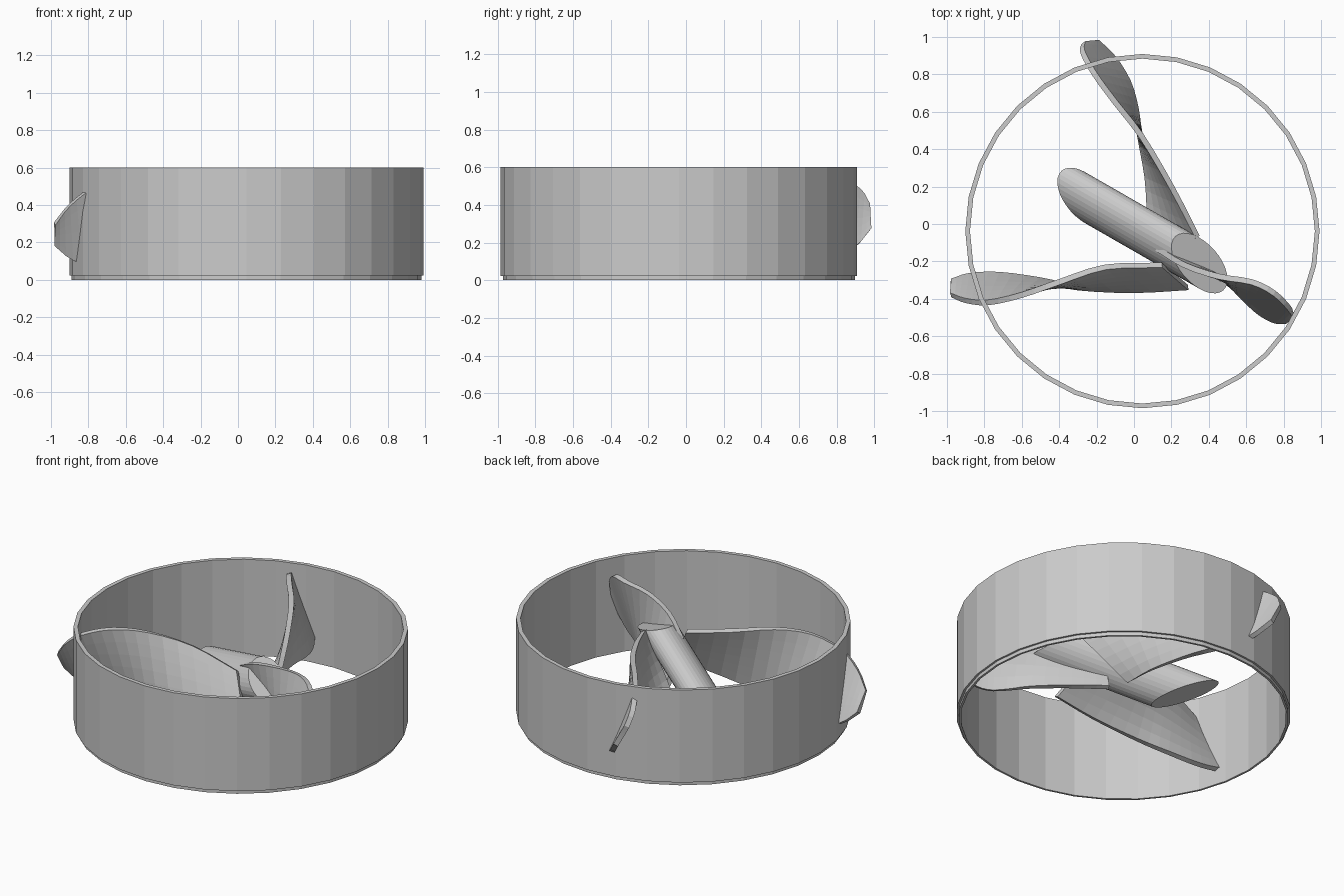
import bpy, bmesh
from math import cos, sin, tau
from mathutils import Vector, Matrix

if "Cube" in bpy.data.objects:
    bpy.data.objects.remove(bpy.data.objects["Cube"])


def finish(name, bm):
    bmesh.ops.recalc_face_normals(bm, faces=bm.faces)
    me = bpy.data.meshes.new(name)
    bm.to_mesh(me)
    bm.free()
    ob = bpy.data.objects.new(name, me)
    bpy.context.collection.objects.link(ob)
    return ob


def curve(pts, t):
    """Catmull-Rom point on a path, t in 0..1."""
    p = [Vector(q) for q in pts]
    p = [2 * p[0] - p[1]] + p + [2 * p[-1] - p[-2]]
    n = len(pts) - 1
    i = min(int(t * n), n - 1)
    f = t * n - i
    a, b, c, d = p[i:i + 4]
    return 0.5 * (2 * b + (c - a) * f + (2 * a - 5 * b + 4 * c - d) * f ** 2
                  + (3 * b - a - 3 * c + d) * f ** 3)


# Duct ring: stepped wall profile revolved in 32 flat sides
SIDES = 32
CENTRE = Vector((0.045, -0.038, 0))
profile = [(.935, 0), (.935, .022), (.947, .022), (.947, .6), (.922, .6), (.922, 0)]
bm = bmesh.new()
rings = [[bm.verts.new(CENTRE + Vector((r * cos(tau * k / SIDES), r * sin(tau * k / SIDES), z)))
          for k in range(SIDES)] for r, z in profile]
for j in range(len(rings)):
    a, b = rings[j], rings[(j + 1) % len(rings)]
    for k in range(SIDES):
        m = (k + 1) % SIDES
        bm.faces.new((a[k], a[m], b[m], b[k]))
finish("duct_ring", bm)

# Hub: leaning shaft with slanted end faces
top, bottom = Vector((.35, -.21, .42)), Vector((-.26, .14, .19))
u, v, w = Vector((-.127, .145, .06)), Vector((.08, .07, -.015)), bottom - top
mat = Matrix((u, v, w)).transposed().to_4x4()
mat.translation = (top + bottom) / 2
bm = bmesh.new()
bmesh.ops.create_cone(bm, cap_ends=True, segments=32, radius1=1, radius2=1, depth=1, matrix=mat)
hub = finish("hub_shaft", bm)

# Blades: twisted sheets between an upper and a lower edge, with a rounded tip
blades = {
    "blade_back": (
        [(.34, -.07, .44), (.2, .2, .51), (.04, .47, .56), (-.1, .65, .57),
         (-.21, .8, .55), (-.275, .92, .48), (-.27, .97, .4)],
        [(.08, .05, .18), (.07, .25, .18), (.03, .48, .17), (.01, .62, .15),
         (-.03, .76, .14), (-.11, .89, .17), (-.2, .98, .27)]),
    "blade_left": (
        [(.15, -.22, .43), (-.15, -.23, .51), (-.4, -.31, .56), (-.6, -.38, .555),
         (-.78, -.42, .49), (-.9, -.41, .4), (-.98, -.38, .3)],
        [(.29, -.34, .18), (0, -.355, .15), (-.3, -.34, .12), (-.5, -.3, .09),
         (-.72, -.27, .075), (-.88, -.275, .11), (-.98, -.305, .19)]),
    "blade_right": (
        [(.12, -.13, .43), (.27, -.22, .51), (.45, -.28, .56), (.63, -.31, .575),
         (.75, -.37, .56), (.83, -.45, .48), (.85, -.49, .37)],
        [(.15, -.04, .16), (.32, -.17, .16), (.5, -.31, .15), (.6, -.41, .14),
         (.68, -.48, .14), (.76, -.52, .17), (.82, -.52, .25)]),
}
N, M = 18, 6
for name, (high, low) in blades.items():
    bm = bmesh.new()
    grid = [[bm.verts.new(curve(high, i / N).lerp(curve(low, i / N), j / M))
             for j in range(M + 1)] for i in range(N + 1)]
    for i in range(N):
        for j in range(M):
            bm.faces.new((grid[i][j], grid[i + 1][j], grid[i + 1][j + 1], grid[i][j + 1]))
    blade = finish(name, bm)
    mod = blade.modifiers.new("thickness", 'SOLIDIFY')
    mod.thickness = 0.03
    mod.offset = 0
